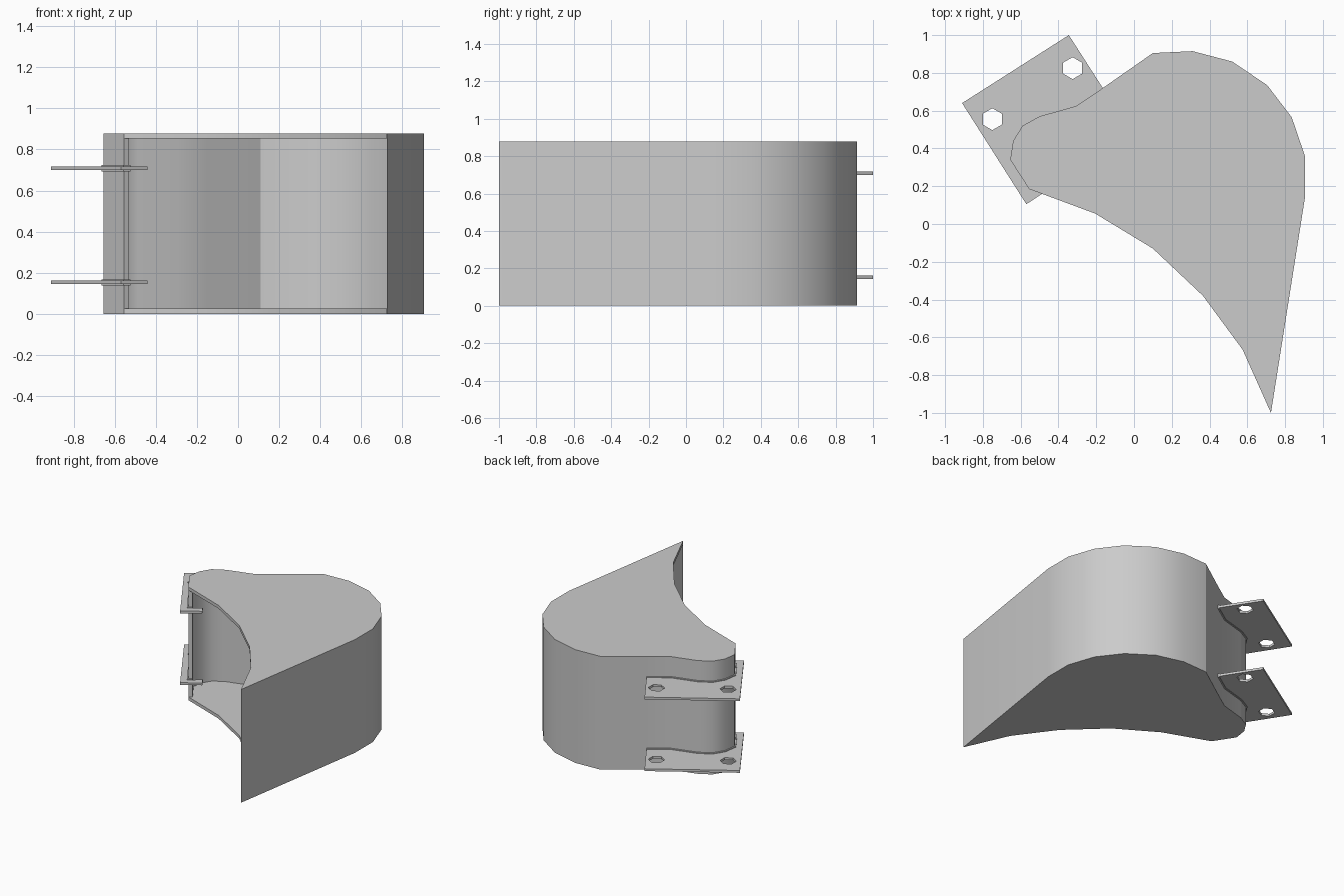
import bpy, bmesh, math
from mathutils import Vector

cube = bpy.data.objects.get("Cube")
if cube:
    bpy.data.objects.remove(cube)

HEIGHT, WALL, BEAD = 0.877, 0.03, 0.01

steel = bpy.data.materials.new("bare grey steel")
steel.use_nodes = True
GREY = (0.6, 0.6, 0.6, 1)
steel.diffuse_color = GREY
steel.node_tree.nodes["Principled BSDF"].inputs["Base Color"].default_value = GREY


def vecs(points):
    return [Vector(p) for p in points]


def offset(path, dist):
    """Mitred copy of an open path, moved to its left by dist."""
    out = []
    for i, p in enumerate(path):
        a = (p - path[i - 1]).normalized() if i else None
        b = (path[i + 1] - p).normalized() if i < len(path) - 1 else None
        a, b = a or b, b or a
        na, nb = Vector((-a.y, a.x)), Vector((-b.y, b.x))
        m = (na + nb).normalized()
        out.append(p + m * dist / m.dot(na))
    return out


def prism(name, outline, z0, z1):
    """Upright solid over a flat outline, smooth around gentle bends."""
    bm = bmesh.new()
    face = bm.faces.new([bm.verts.new((p.x, p.y, z0)) for p in outline])
    top = bmesh.ops.extrude_face_region(bm, geom=[face])["geom"]
    moved = [v for v in top if isinstance(v, bmesh.types.BMVert)]
    bmesh.ops.translate(bm, verts=moved, vec=(0, 0, z1 - z0))
    bmesh.ops.recalc_face_normals(bm, faces=bm.faces)
    for f in bm.faces:
        f.smooth = abs(f.normal.z) < 0.5
    for e in bm.edges:
        e.smooth = e.calc_face_angle(0) < math.radians(30)
    mesh = bpy.data.meshes.new(name)
    bm.to_mesh(mesh)
    bm.free()
    mesh.materials.append(steel)
    obj = bpy.data.objects.new(name, mesh)
    bpy.context.collection.objects.link(obj)
    return obj


# Curved back wall, from the cutting lip round to the hinge end
back = vecs([(0.725, -1.0), (0.905, 0.14), (0.905, 0.36), (0.835, 0.565),
             (0.705, 0.735), (0.52, 0.86), (0.31, 0.915), (0.10, 0.905),
             (-0.165, 0.72), (-0.305, 0.625), (-0.50, 0.57), (-0.59, 0.52),
             (-0.64, 0.44), (-0.655, 0.34), (-0.555, 0.185)])
inner = offset(back, WALL)[1:]
prism("bucket_shell", back + inner[::-1], 0, HEIGHT)

# Side panels, with a hollow curved mouth edge
mouth = vecs([(-0.205, 0.055), (0.10, -0.13), (0.365, -0.38), (0.575, -0.665)])
panel = [back[0]] + inner + [back[-1]] + mouth
prism("lower_side_panel", panel, 0, 0.025)
prism("upper_side_panel", panel, HEIGHT - 0.025, HEIGHT)

# Hinge brackets hook round the end of the shell, with a weld bead between
seam = back[8:] + [inner[-1]]
bead_edge = offset(seam, -BEAD)
rim = vecs([(-0.47, 0.24), (-0.44, 0.19), (-0.57, 0.105), (-0.91, 0.64), (-0.345, 1.0)])
bracket = bead_edge + rim
hole_centres = vecs([(-0.75, 0.555), (-0.325, 0.825)])


def hexagon(centre, radius=0.058):
    return [centre + radius * Vector((math.sin(k * math.pi / 3), math.cos(k * math.pi / 3)))
            for k in range(6)]


def pierced_plate(name, outlines, z, half):
    """Flat filled curve: the first outline is the rim, the rest are holes."""
    curve = bpy.data.curves.new(name, "CURVE")
    curve.dimensions, curve.fill_mode, curve.extrude = "2D", "BOTH", half
    for pts in outlines:
        spline = curve.splines.new("POLY")
        spline.points.add(len(pts) - 1)
        for sp, p in zip(spline.points, pts):
            sp.co = (p.x, p.y, 0, 1)
        spline.use_cyclic_u = True
        spline.use_smooth = False
    curve.materials.append(steel)
    temp = bpy.data.objects.new(name + "_outline", curve)
    bpy.context.collection.objects.link(temp)
    bpy.context.view_layer.update()
    mesh = bpy.data.meshes.new_from_object(temp.evaluated_get(bpy.context.evaluated_depsgraph_get()))
    bpy.data.objects.remove(temp)
    obj = bpy.data.objects.new(name, mesh)
    obj.location.z = z
    bpy.context.collection.objects.link(obj)


for side, z in (("lower", 0.153), ("upper", 0.708)):
    pierced_plate(side + "_hinge_bracket", [bracket] + [hexagon(c) for c in hole_centres], z, 0.009)
    prism(side + "_weld_bead", seam + bead_edge[::-1], z - 0.015, z + 0.015)
